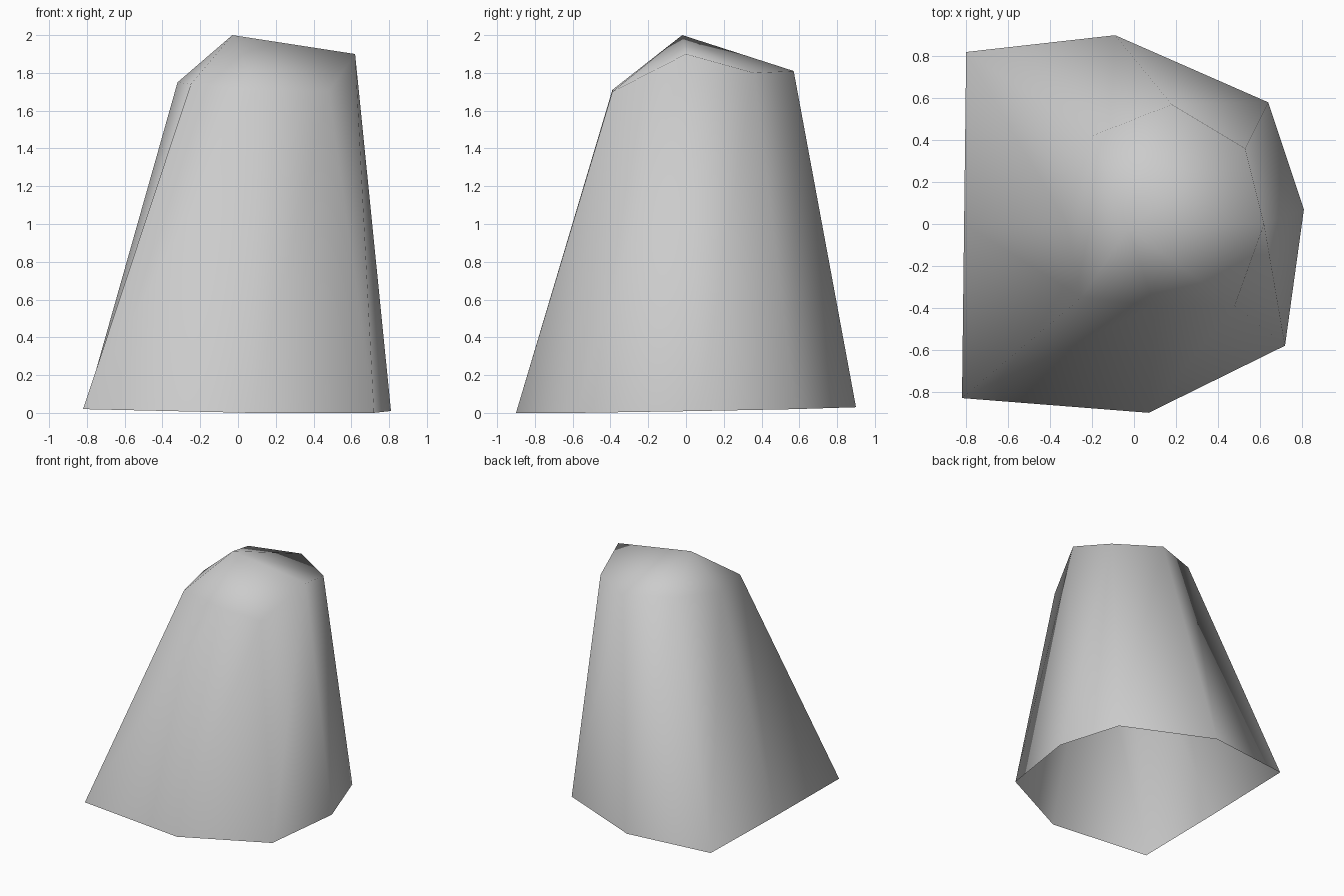
import bpy, bmesh

if "Cube" in bpy.data.objects:
    bpy.data.objects.remove(bpy.data.objects["Cube"])

# Outline of the open base and of the narrower shoulder, counter-clockwise
base = [(-0.82, -0.83, 0.02), (0.07, -0.90, 0.0), (0.72, -0.58, 0.0), (0.81, 0.07, 0.01),
        (0.64, 0.58, 0.02), (-0.09, 0.90, 0.03), (-0.80, 0.82, 0.03), (-0.81, 0.0, 0.02)]
shoulder = [(-0.25, -0.35, 1.74), (0.10, -0.39, 1.71), (0.48, -0.39, 1.70), (0.62, 0.0, 1.90),
            (0.53, 0.36, 1.80), (0.18, 0.57, 1.81), (-0.20, 0.42, 1.83), (-0.32, 0.0, 1.75)]

bm = bmesh.new()
low = [bm.verts.new(p) for p in base]
high = [bm.verts.new(p) for p in shoulder]
peak = bm.verts.new((-0.03, -0.02, 2.0))

# Sloping walls and a fan of faces up to the peak; the underside stays open
for i in range(len(low)):
    j = (i + 1) % len(low)
    bm.faces.new((low[i], low[j], high[j], high[i]))
    bm.faces.new((high[i], high[j], peak))
for f in bm.faces:
    f.smooth = True

mesh = bpy.data.meshes.new("rock")
bm.to_mesh(mesh)
bm.free()

# Plain grey stone
stone = bpy.data.materials.new("stone_grey")
stone.diffuse_color = (0.6, 0.6, 0.6, 1)
stone.use_nodes = True
stone.node_tree.nodes["Principled BSDF"].inputs["Base Color"].default_value = stone.diffuse_color
mesh.materials.append(stone)

rock = bpy.data.objects.new("rock", mesh)
bpy.context.collection.objects.link(rock)
